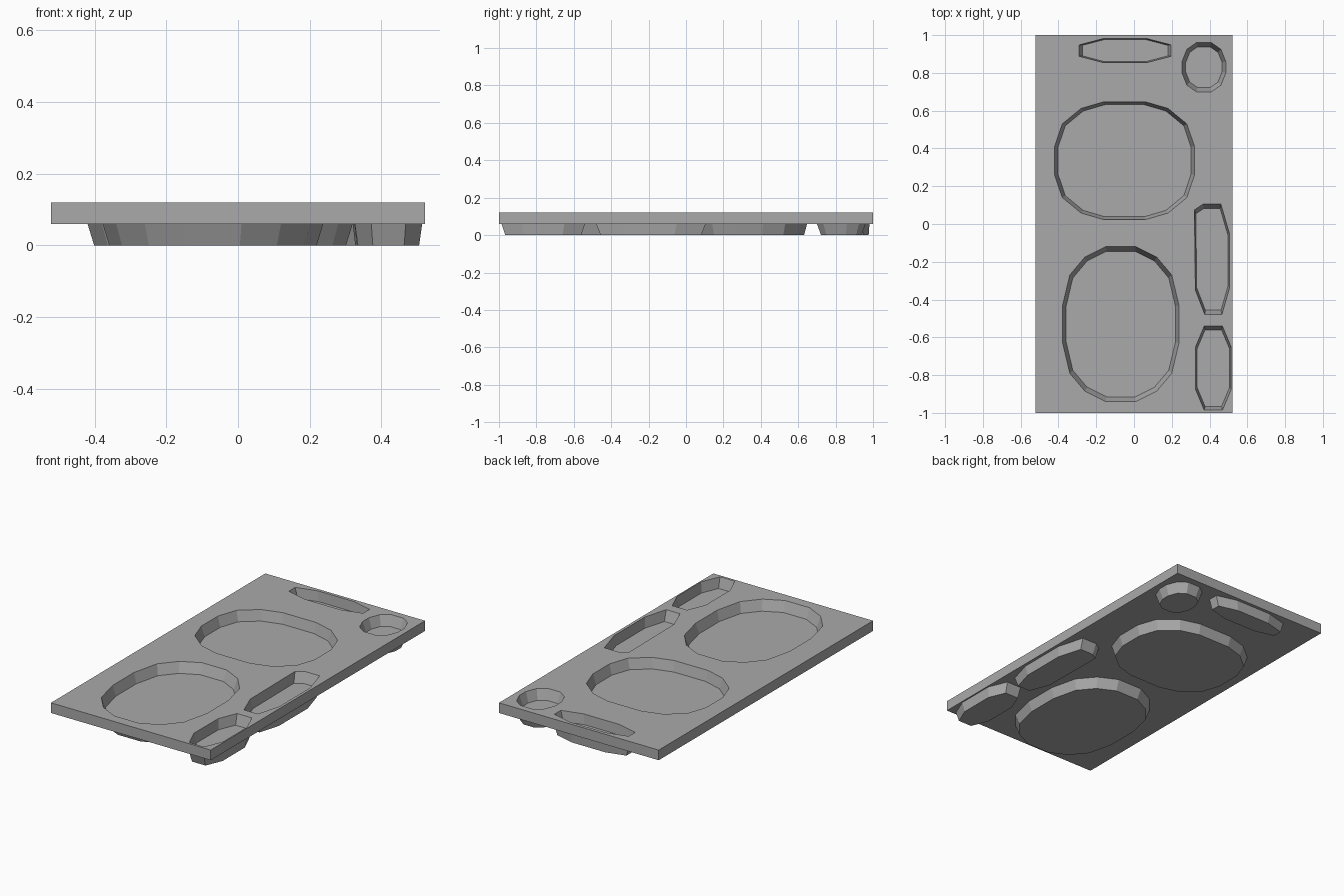
import bpy
import bmesh

cube = bpy.data.objects.get("Cube")
if cube:
    bpy.data.objects.remove(cube)

HALF_X, HALF_Y = 0.522, 1.0
TOP, THICK, DEPTH = 0.12, 0.06, 0.06


def mirrored(cx, cy, quarter):
    """Outline mirrored in both axes from one quarter, anticlockwise."""
    right = [(x, -y) for x, y in quarter] + quarter[::-1]
    left = [(-x, -y) for x, y in right]
    return [(cx + x, cy + y) for x, y in right + left]


# Outline of each pocket, and how much its floor shrinks
pockets = [
    # rear oval
    (mirrored(-0.05, 0.335, [(0.11, 0.312), (0.23, 0.277), (0.33, 0.195), (0.37, 0.077)]), 0.95),
    # front oval
    (mirrored(-0.07, -0.53, [(0.08, 0.41), (0.19, 0.355), (0.27, 0.26), (0.308, 0.1)]), 0.94),
    # round cup
    (mirrored(0.37, 0.83, [(0.04, 0.13), (0.09, 0.095), (0.116, 0.03)]), 0.83),
    # rear trough
    (mirrored(-0.047, 0.918, [(0.117, 0.063), (0.243, 0.03)]), 0.93),
    # front side trough
    (mirrored(0.42, -0.763, [(0.048, 0.223), (0.094, 0.113)]), 0.91),
    # middle side trough, uneven
    ([(0.375, -0.48), (0.465, -0.48), (0.505, -0.34), (0.505, -0.05),
      (0.46, 0.105), (0.365, 0.105), (0.32, 0.075), (0.325, -0.35)], 0.92),
]


def loop(bm, points, z):
    verts = [bm.verts.new((x, y, z)) for x, y in points]
    edges = [bm.edges.new((a, b)) for a, b in zip(verts, verts[1:] + verts[:1])]
    return verts, edges


def walls(bm, lower, upper):
    for i in range(len(lower)):
        j = (i + 1) % len(lower)
        bm.faces.new((lower[i], lower[j], upper[j], upper[i]))


def skin(bm, z):
    """Flat sheet with sunken pockets; returns its rim vertices."""
    rim, edges = loop(bm, [(-HALF_X, -HALF_Y), (HALF_X, -HALF_Y),
                           (HALF_X, HALF_Y), (-HALF_X, HALF_Y)], z)
    mouths = []
    for points, _ in pockets:
        mouth, mouth_edges = loop(bm, points, z)
        mouths.append(mouth)
        edges += mouth_edges
    bmesh.ops.triangle_fill(bm, edges=edges, use_beauty=True, normal=(0, 0, 1))
    for (points, scale), mouth in zip(pockets, mouths):
        xs, ys = zip(*points)
        cx, cy = (min(xs) + max(xs)) / 2, (min(ys) + max(ys)) / 2
        inner = [(cx + (x - cx) * scale, cy + (y - cy) * scale) for x, y in points]
        floor, _ = loop(bm, inner, z - DEPTH)
        bm.faces.new(floor)
        walls(bm, floor, mouth)
    return rim


# Tray: upper and lower skins joined round the edge
bm = bmesh.new()
upper_rim = skin(bm, TOP)
lower_rim = skin(bm, TOP - THICK)
walls(bm, lower_rim, upper_rim)
bmesh.ops.recalc_face_normals(bm, faces=bm.faces[:])
mesh = bpy.data.meshes.new("pocket_tray")
bm.to_mesh(mesh)
bm.free()

grey = bpy.data.materials.new("mid_grey")
grey.use_nodes = True
colour = (0.4, 0.4, 0.4, 1)
grey.diffuse_color = colour
grey.node_tree.nodes["Principled BSDF"].inputs["Base Color"].default_value = colour
mesh.materials.append(grey)

tray = bpy.data.objects.new("pocket_tray", mesh)
bpy.context.collection.objects.link(tray)
